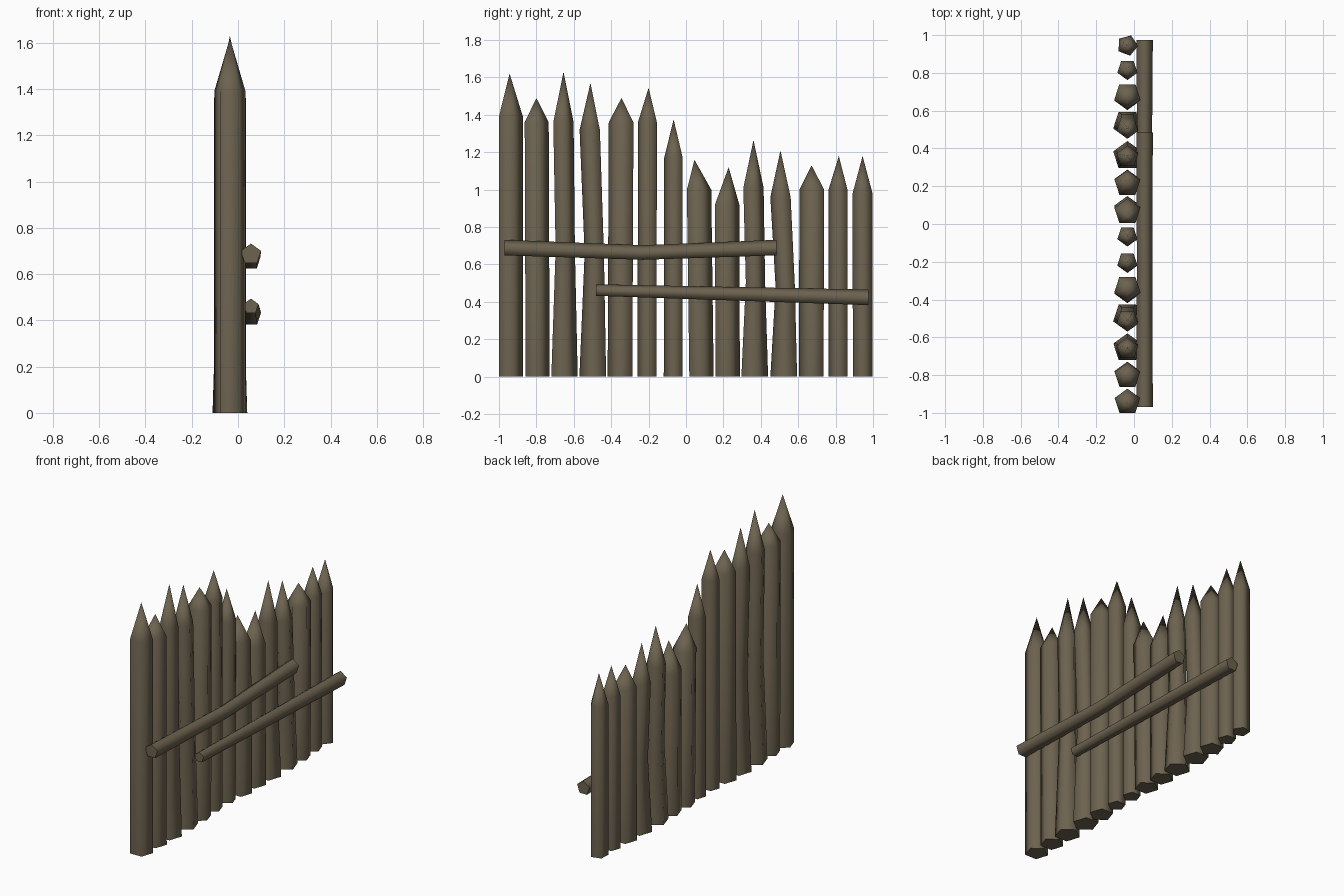
import bpy, bmesh, math
from mathutils import Vector

if "Cube" in bpy.data.objects:
    bpy.data.objects.remove(bpy.data.objects["Cube"])

wood = bpy.data.materials.new("weathered_wood")
wood.diffuse_color = (0.15, 0.122, 0.078, 1)
wood.use_nodes = True
wood.node_tree.nodes["Principled BSDF"].inputs["Base Color"].default_value = wood.diffuse_color


def loft(name, rings, tip=None):
    """Skin pentagon rings with flat end caps, optionally closing in a point."""
    bm = bmesh.new()
    loops = [[bm.verts.new(p) for p in ring] for ring in rings]
    sides = []
    for a, b in zip(loops, loops[1:]):
        for i in range(5):
            j = (i + 1) % 5
            sides.append(bm.faces.new((a[i], a[j], b[j], b[i])))
    bm.faces.new(loops[0][::-1])
    if tip:
        apex = bm.verts.new(tip)
        for i in range(5):
            sides.append(bm.faces.new((loops[-1][i], loops[-1][(i + 1) % 5], apex)))
    else:
        bm.faces.new(loops[-1])
    for f in sides:
        f.smooth = True
    bmesh.ops.recalc_face_normals(bm, faces=bm.faces)
    me = bpy.data.meshes.new(name)
    bm.to_mesh(me)
    bm.free()
    me.materials.append(wood)
    ob = bpy.data.objects.new(name, me)
    bpy.context.collection.objects.link(ob)
    return ob


def pentagon(centre, r, start, u, v):
    c = Vector(centre)
    return [c + r * (math.cos(start + k * math.tau / 5) * Vector(u)
                     + math.sin(start + k * math.tau / 5) * Vector(v)) for k in range(5)]


X, Y, Z = (1, 0, 0), (0, 1, 0), (0, 0, 1)
SX = -0.035

# Stakes: base y, radius, shoulder y, shoulder z, tip y, tip z
stakes = [
    (-0.943, 0.071, -0.943, 1.39, -0.943, 1.62),
    (-0.800, 0.071, -0.805, 1.36, -0.800, 1.49),
    (-0.657, 0.078, -0.661, 1.36, -0.655, 1.63),
    (-0.491, 0.079, -0.509, 1.32, -0.511, 1.57),
    (-0.346, 0.073, -0.340, 1.36, -0.345, 1.49),
    (-0.203, 0.056, -0.201, 1.36, -0.200, 1.545),
    (-0.064, 0.055, -0.062, 1.17, -0.066, 1.375),
    (0.076, 0.072, 0.063, 1.00, 0.045, 1.16),
    (0.216, 0.072, 0.213, 0.92, 0.228, 1.12),
    (0.360, 0.079, 0.355, 1.01, 0.361, 1.265),
    (0.530, 0.079, 0.511, 0.96, 0.505, 1.21),
    (0.676, 0.073, 0.680, 1.00, 0.671, 1.13),
    (0.818, 0.056, 0.818, 1.00, 0.817, 1.18),
    (0.946, 0.056, 0.945, 0.98, 0.944, 1.18),
]
for n, (y, r, sy, sz, ty, tz) in enumerate(stakes):
    up = n < 3 or 7 <= n <= 9              # which way the pentagon points
    start = math.pi / 2 if up else -math.pi / 2
    if n == 13:
        start += math.radians(15)
    flared = n in (2, 3, 9, 10)            # waisted trunks with a wide foot
    rings = [pentagon((SX, y, 0), r, start, X, Y)]
    if flared:
        rings.append(pentagon((SX, y + 0.006, 0.5 * sz), 0.057, start, X, Y))
    rings.append(pentagon((SX, sy, sz), 0.06 if flared else r, start, X, Y))
    loft(f"stake_{n + 1}", rings, (SX, ty, tz))

# Cross rails: (y, z, radius) along the length
rails = {
    "upper_rail": [(-0.97, 0.686, 0.046), (-0.23, 0.66, 0.043), (0.485, 0.686, 0.046)],
    "lower_rail": [(-0.48, 0.46, 0.034), (0.975, 0.42, 0.046)],
}
for name, path in rails.items():
    loft(name, [pentagon((0.056, y, z), r, math.pi / 2, X, Z) for y, z, r in path])
